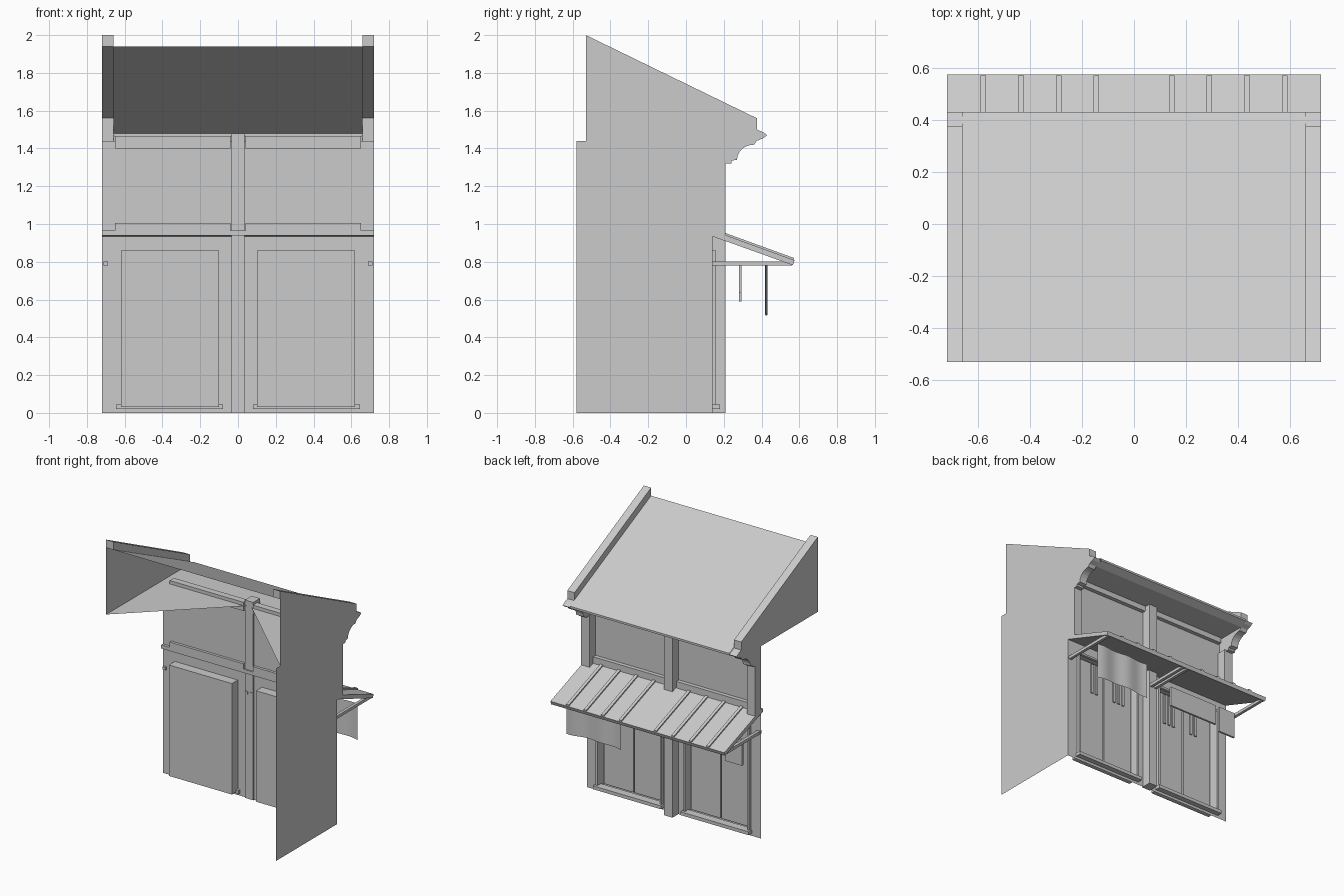
import bpy, bmesh, math

cube = bpy.data.objects.get("Cube")
if cube:
    bpy.data.objects.remove(cube, do_unlink=True)

grey = bpy.data.materials.new("plain_grey")
grey.use_nodes = True
grey.diffuse_color = (0.6, 0.6, 0.6, 1)
grey.node_tree.nodes["Principled BSDF"].inputs["Base Color"].default_value = (0.6, 0.6, 0.6, 1)

W, E, F = 0.72, 0.66, 0.14   # half width, inner edge of gable, facade plane


def finish(name, bm, recalc=True):
    if recalc:
        bmesh.ops.recalc_face_normals(bm, faces=bm.faces)
    me = bpy.data.meshes.new(name)
    bm.to_mesh(me)
    bm.free()
    me.materials.append(grey)
    ob = bpy.data.objects.new(name, me)
    bpy.context.collection.objects.link(ob)
    return ob


def prism(name, profile, x0, x1):
    """Extrude a (y, z) outline between two x positions."""
    bm = bmesh.new()
    a = [bm.verts.new((x0, y, z)) for y, z in profile]
    b = [bm.verts.new((x1, y, z)) for y, z in profile]
    bm.faces.new(a)
    bm.faces.new(b[::-1])
    for i in range(len(a)):
        j = (i + 1) % len(a)
        bm.faces.new((a[i], b[i], b[j], a[j]))
    return finish(name, bm)


def box(name, x0, x1, y0, y1, z0, z1):
    return prism(name, [(y0, z0), (y1, z0), (y1, z1), (y0, z1)], x0, x1)


def sheet(name, *polys):
    bm = bmesh.new()
    for p in polys:
        bm.faces.new([bm.verts.new(v) for v in p])
    return finish(name, bm, False)


# Facade sheet with two door recesses pushed to the rear
bm = bmesh.new()
xs, zs = (-W, -0.62, -0.10, 0.10, 0.62, W), (0, 0.03, 0.86, 1.44)
grid = [[bm.verts.new((x, F, z)) for x in xs] for z in zs]
doors = []
for r in range(len(zs) - 1):
    for c in range(len(xs) - 1):
        f = bm.faces.new((grid[r][c], grid[r + 1][c], grid[r + 1][c + 1], grid[r][c + 1]))
        if r == 1 and c in (1, 3):
            doors.append(f)
out = bmesh.ops.extrude_face_region(bm, geom=doors)["geom"]
bmesh.ops.delete(bm, geom=doors, context="FACES_ONLY")
bmesh.ops.translate(bm, verts=[v for v in out if isinstance(v, bmesh.types.BMVert)], vec=(0, -0.07, 0))
finish("facade", bm)

# Full side wall on one side only
sheet("side_wall", [(W, -0.58, 0), (W, F, 0), (W, F, 1.44), (W, -0.58, 1.44)])

# Main roof with a pointed eave lip
sheet("roof", [(-E, -0.53, 1.94), (E, -0.53, 1.94), (E, 0.43, 1.48), (-E, 0.43, 1.48)],
      [(-E, 0.43, 1.48), (E, 0.43, 1.48), (E, 0.43, 1.465), (-E, 0.43, 1.465)],
      [(-E, 0.43, 1.465), (E, 0.43, 1.465), (E, 0.375, 1.44), (-E, 0.375, 1.44)])

# Attic floor and soffit, open in a triangle toward the rear
sheet("attic_floor", [(-W, -0.53, 1.44), (0, 0.15, 1.44), (0, 0.375, 1.44), (-W, 0.375, 1.44)],
      [(W, -0.53, 1.44), (W, 0.375, 1.44), (0, 0.375, 1.44), (0, 0.15, 1.44)])

# Curved corbel outline
cove = [(0.36 - 0.09 * math.sin(t * math.pi / 12), 1.34 + 0.08 * math.cos(t * math.pi / 12)) for t in range(7)]
corbel = [(F, 1.44), (0.375, 1.44), (0.36, 1.42)] + cove[1:] + [(0.24, 1.335), (0.24, 1.32), (F, 1.32)]

for s, side in ((1, "left"), (-1, "right")):
    # Hollow gable: outer face, sloped coping, inner upstand and end caps
    sheet(side + "_gable",
          [(s * W, -0.53, 1.44), (s * W, 0.375, 1.44), (s * W, 0.375, 1.56), (s * W, -0.53, 2)],
          [(s * W, -0.53, 2), (s * W, 0.375, 1.56), (s * E, 0.375, 1.56), (s * E, -0.53, 2)],
          [(s * E, -0.53, 2), (s * E, 0.375, 1.56), (s * E, 0.375, 1.506), (s * E, -0.53, 1.94)],
          [(s * W, 0.375, 1.44), (s * E, 0.375, 1.44), (s * E, 0.375, 1.56), (s * W, 0.375, 1.56)],
          [(s * W, -0.53, 1.94), (s * E, -0.53, 1.94), (s * E, -0.53, 2), (s * W, -0.53, 2)])
    prism(side + "_eave_end", [(0.375, 1.5), (0.41, 1.485), (0.43, 1.47), (0.41, 1.455), (0.375, 1.44)],
          s * E, s * W)
    prism(side + "_corbel", corbel, s * E, s * W)
    box(side + "_upper_post", s * 0.65, s * W, F, 0.21, 0.94, 1.33)

    # Rails framing the upper panel
    box(side + "_upper_rail", s * 0.04, s * 0.65, 0.12, 0.17, 1.40, 1.465)
    box(side + "_lower_rail", s * 0.04, s * 0.65, 0.12, 0.17, 0.95, 1.005)

    # Door leaves, frame and step
    box(side + "_inner_leaf", s * 0.11, s * 0.355, 0.075, 0.10, 0.04, 0.85)
    box(side + "_outer_leaf", s * 0.365, s * 0.61, 0.075, 0.10, 0.04, 0.85)
    for x in (0.09, 0.62):
        box(side + "_door_jamb", s * x, s * (x + 0.015), F, 0.16, 0.04, 0.86)
    box(side + "_door_head", s * 0.09, s * 0.635, F, 0.16, 0.845, 0.86)
    box(side + "_door_step", s * 0.08, s * 0.645, 0.12, 0.18, 0.02, 0.045)
    for x in (0.18, 0.22, 0.26, 0.42, 0.46):
        box(side + "_door_slat", s * x, s * (x + 0.02), 0.10, 0.11, 0.61, 0.84)

    # Awning brackets and battens
    for x in (0.02, 0.70):
        box(side + "_bracket", s * (x - 0.011), s * (x + 0.011), 0.125, 0.56, 0.78, 0.802)
    for x in (0.145, 0.29, 0.435, 0.58):
        prism(side + "_batten", [(F, 0.965), (0.572, 0.808), (0.572, 0.82), (F, 0.977)],
              s * (x - 0.011), s * (x + 0.011))

box("centre_post", -0.035, 0.035, 0.13, 0.21, 0, 1.48)

# Sloped awning slab
prism("awning", [(0.12, 0.965), (0.145, 0.965), (0.575, 0.808), (0.565, 0.782), (0.13, 0.938), (0.12, 0.938)], -W, W)

# Hanging cloth with soft waves
bm = bmesh.new()
cols = []
for i in range(25):
    t = i / 24
    x, y = 0.69 - 0.45 * t, 0.425 + 0.006 * math.sin(t * 4 * math.pi)
    cols.append([bm.verts.new((x, y, z)) for z in (0.515 + 0.012 * math.sin(t * math.pi), 0.785)])
for a, b in zip(cols, cols[1:]):
    bm.faces.new((a[0], b[0], b[1], a[1])).smooth = True
finish("hanging_cloth", bm, False)

# Hanging boards under the other half of the awning
box("hanging_plank", -0.50, -0.09, 0.28, 0.295, 0.635, 0.785)
box("hanging_sign", -0.67, -0.53, 0.28, 0.295, 0.59, 0.785)
